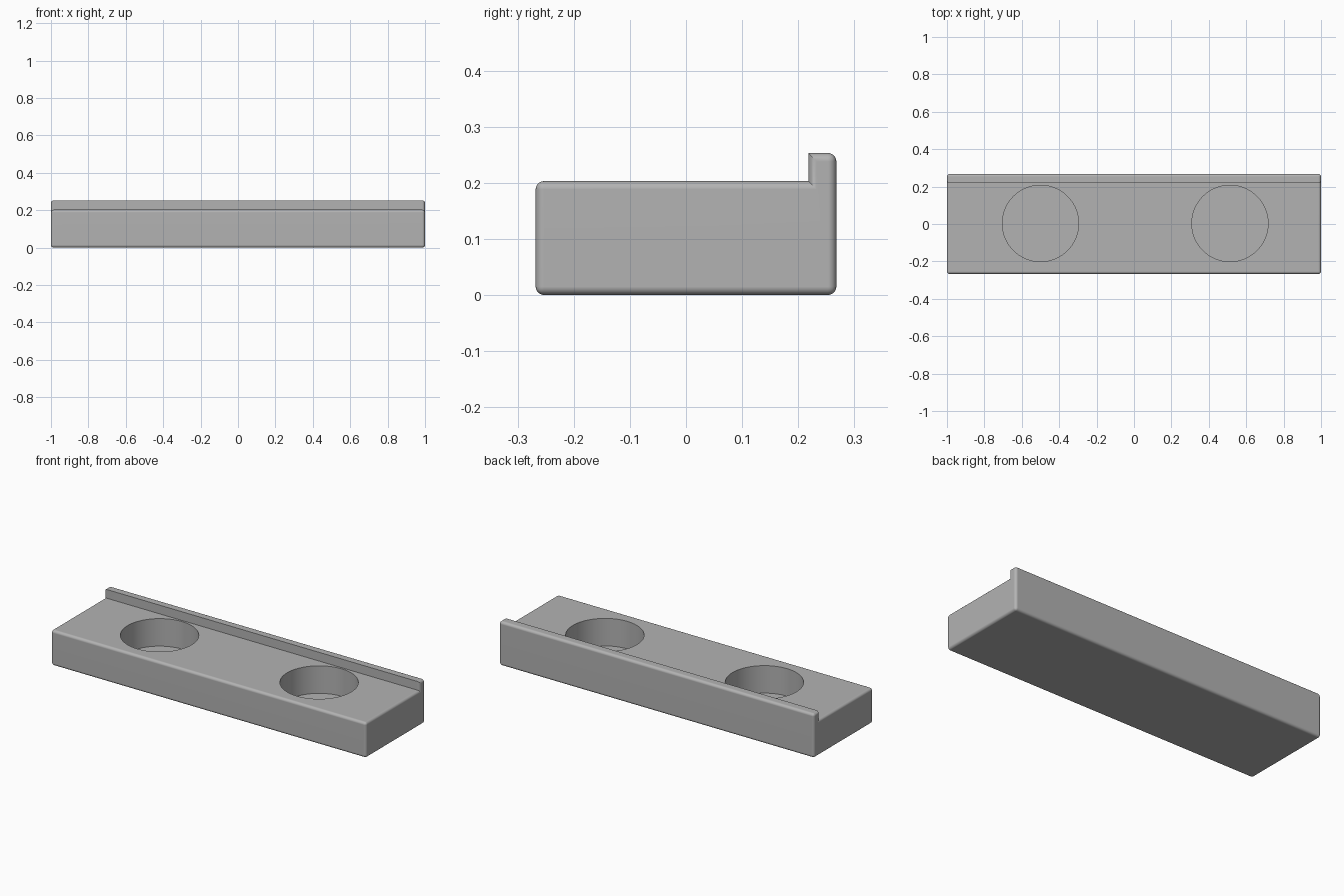
import bpy
import bmesh
import math

cube = bpy.data.objects.get("Cube")
if cube:
    bpy.data.objects.remove(cube, do_unlink=True)

grey = bpy.data.materials.new("plain grey")
grey.use_nodes = True
color = (0.45, 0.45, 0.45, 1)
grey.diffuse_color = color
grey.node_tree.nodes["Principled BSDF"].inputs["Base Color"].default_value = color

HALF_Y, TOP, LIP_TOP, LIP_Y = 0.268, 0.203, 0.253, 0.218
ROUNDING = 0.015
HOLE_RADIUS, HOLE_FLOOR = 0.204, 0.045


def make_object(name, bm):
    mesh = bpy.data.meshes.new(name)
    bm.to_mesh(mesh)
    bm.free()
    mesh.materials.append(grey)
    obj = bpy.data.objects.new(name, mesh)
    bpy.context.collection.objects.link(obj)
    return obj


# Body: an L-shaped profile extruded along x, with a raised back lip
profile = [(-HALF_Y, 0), (HALF_Y, 0), (HALF_Y, LIP_TOP),
           (LIP_Y, LIP_TOP), (LIP_Y, TOP), (-HALF_Y, TOP)]
bm = bmesh.new()
end = bm.faces.new([bm.verts.new((-1, y, z)) for y, z in profile])
grown = bmesh.ops.extrude_face_region(bm, geom=[end])["geom"]
bmesh.ops.translate(bm, vec=(2, 0, 0),
                    verts=[v for v in grown if isinstance(v, bmesh.types.BMVert)])
bmesh.ops.recalc_face_normals(bm, faces=bm.faces)


# Round every edge except the two along the front of the lip
def on_lip_front(edge):
    return all(abs(v.co.y - LIP_Y) < 0.001 for v in edge.verts) and \
        abs(edge.verts[0].co.x - edge.verts[1].co.x) > 1


bmesh.ops.bevel(bm, geom=[e for e in bm.edges if not on_lip_front(e)],
                offset=ROUNDING, segments=5, profile=0.5, affect='EDGES',
                clamp_overlap=True)
tray = make_object("tray_body", bm)

# Two round blind pockets
bpy.context.view_layer.objects.active = tray
tray.select_set(True)
for side, x in (("right", -0.5), ("left", 0.513)):
    bm = bmesh.new()
    bmesh.ops.create_cone(bm, cap_ends=True, segments=72, radius1=HOLE_RADIUS,
                          radius2=HOLE_RADIUS, depth=0.4)
    bmesh.ops.translate(bm, verts=bm.verts, vec=(x, 0.003, HOLE_FLOOR + 0.2))
    cutter = make_object(side + "_pocket_cutter", bm)
    cutter.hide_render = True
    cut = tray.modifiers.new(side + "_pocket", 'BOOLEAN')
    cut.operation = 'DIFFERENCE'
    cut.solver = 'EXACT'
    cut.object = cutter
    bpy.ops.object.modifier_apply(modifier=cut.name)
    bpy.data.objects.remove(cutter, do_unlink=True)

# Smooth rounded edges, flat large faces
bpy.ops.object.shade_smooth_by_angle(angle=math.radians(35))
weighted = tray.modifiers.new("flat_face_normals", 'WEIGHTED_NORMAL')
weighted.keep_sharp = True
